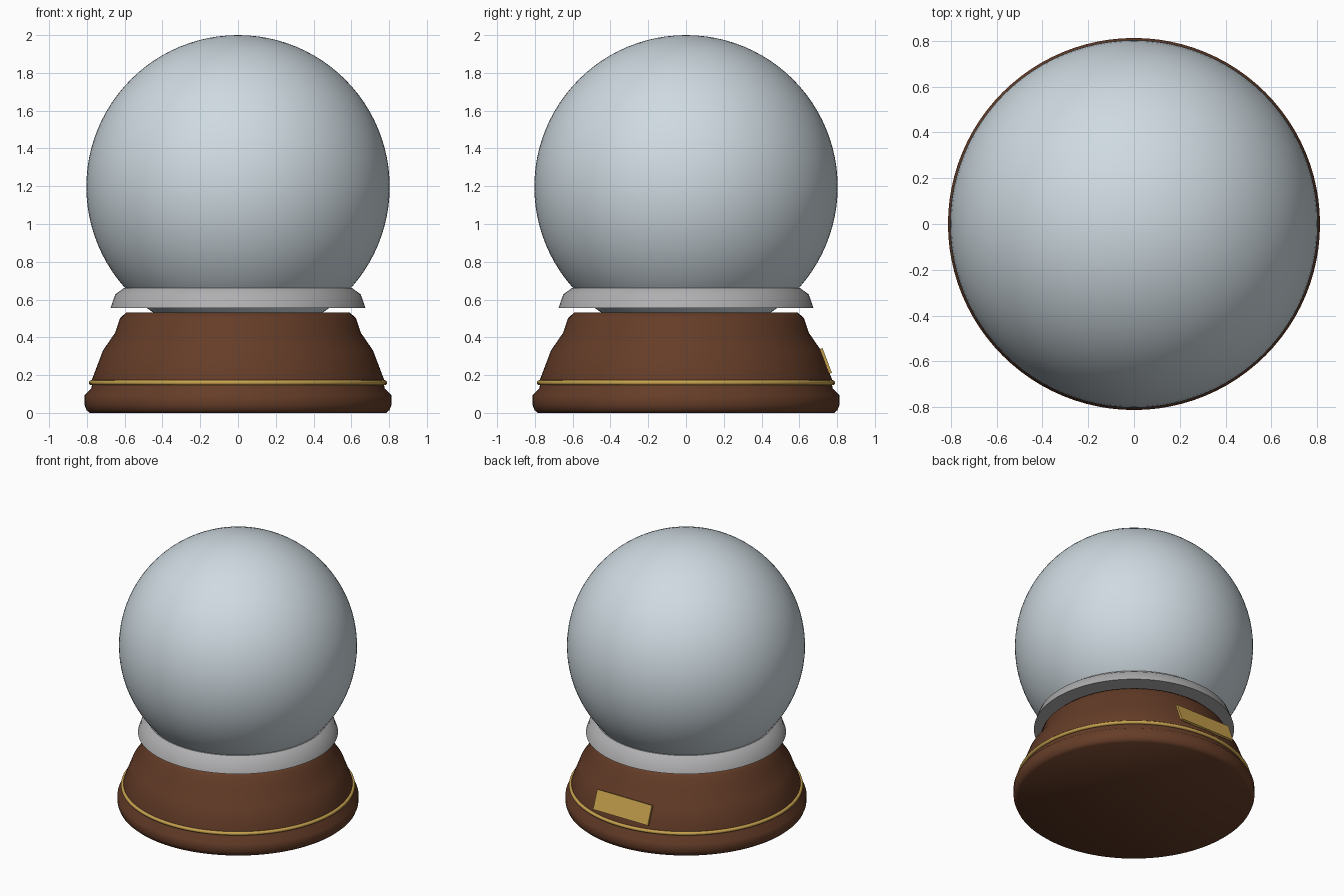
import bpy, math

if "Cube" in bpy.data.objects:
    bpy.data.objects.remove(bpy.data.objects["Cube"])


def material(name, rgb):
    m = bpy.data.materials.new(name)
    m.diffuse_color = (*rgb, 1)
    m.use_nodes = True
    m.node_tree.nodes["Principled BSDF"].inputs["Base Color"].default_value = m.diffuse_color
    return m


GLASS = material("pale glass", (0.62, 0.70, 0.75))
WOOD = material("brown wood", (0.13, 0.046, 0.021))
METAL = material("grey metal", (0.43, 0.43, 0.44))
GOLD = material("gold", (0.56, 0.35, 0.075))


def finish(obj, name, mat, angle=35):
    obj.name = name
    obj.data.materials.append(mat)
    bpy.ops.object.select_all(action='DESELECT')
    obj.select_set(True)
    bpy.context.view_layer.objects.active = obj
    bpy.ops.object.shade_smooth_by_angle(angle=math.radians(angle))
    return obj


def lathe(name, profile, mat, closed=False, n=96, angle=35):
    """Spin (radius, z) points, listed bottom to top, round the z axis."""
    verts, faces = [], []
    k = len(profile)
    for i in range(n):
        a = 2 * math.pi * i / n
        verts += [(r * math.cos(a), r * math.sin(a), z) for r, z in profile]
    for i in range(n):
        j = (i + 1) % n
        for p in range(k if closed else k - 1):
            q = (p + 1) % k
            faces.append((i * k + p, j * k + p, j * k + q, i * k + q))
    if not closed:  # flat caps at both ends
        faces.append([i * k for i in reversed(range(n))])
        faces.append([i * k + k - 1 for i in range(n)])
    me = bpy.data.meshes.new(name)
    me.from_pydata(verts, [], faces)
    obj = bpy.data.objects.new(name, me)
    bpy.context.collection.objects.link(obj)
    return finish(obj, name, mat, angle)


# Turned wooden base
lathe("base", [(0.785, 0), (0.802, 0.015), (0.812, 0.04), (0.812, 0.095),
               (0.775, 0.13), (0.772, 0.18), (0.715, 0.33), (0.65, 0.425),
               (0.625, 0.50), (0.592, 0.532)], WOOD, angle=50)

# Metal collar gripping the globe
lathe("collar", [(0.47, 0.555), (0.675, 0.555), (0.65, 0.627),
                 (0.605, 0.66), (0.58, 0.66)], METAL, closed=True)

# Glass globe, its lower end sunk in the base
bpy.ops.mesh.primitive_uv_sphere_add(segments=96, ring_count=48, radius=0.803,
                                     location=(0, 0, 1.197))
finish(bpy.context.object, "globe", GLASS)

# Gold trim ring
bpy.ops.mesh.primitive_torus_add(major_segments=96, minor_segments=12,
                                 major_radius=0.777, minor_radius=0.013,
                                 location=(0, 0, 0.16))
finish(bpy.context.object, "trim_ring", GOLD, 60)

# Blank plaque leaning on the back of the base
bpy.ops.mesh.primitive_cube_add(size=1, location=(0, 0.74, 0.275),
                                rotation=(math.atan2(0.057, 0.15), 0, 0))
plaque = bpy.context.object
plaque.scale = (0.45, 0.016, 0.14)
finish(plaque, "plaque", GOLD)
